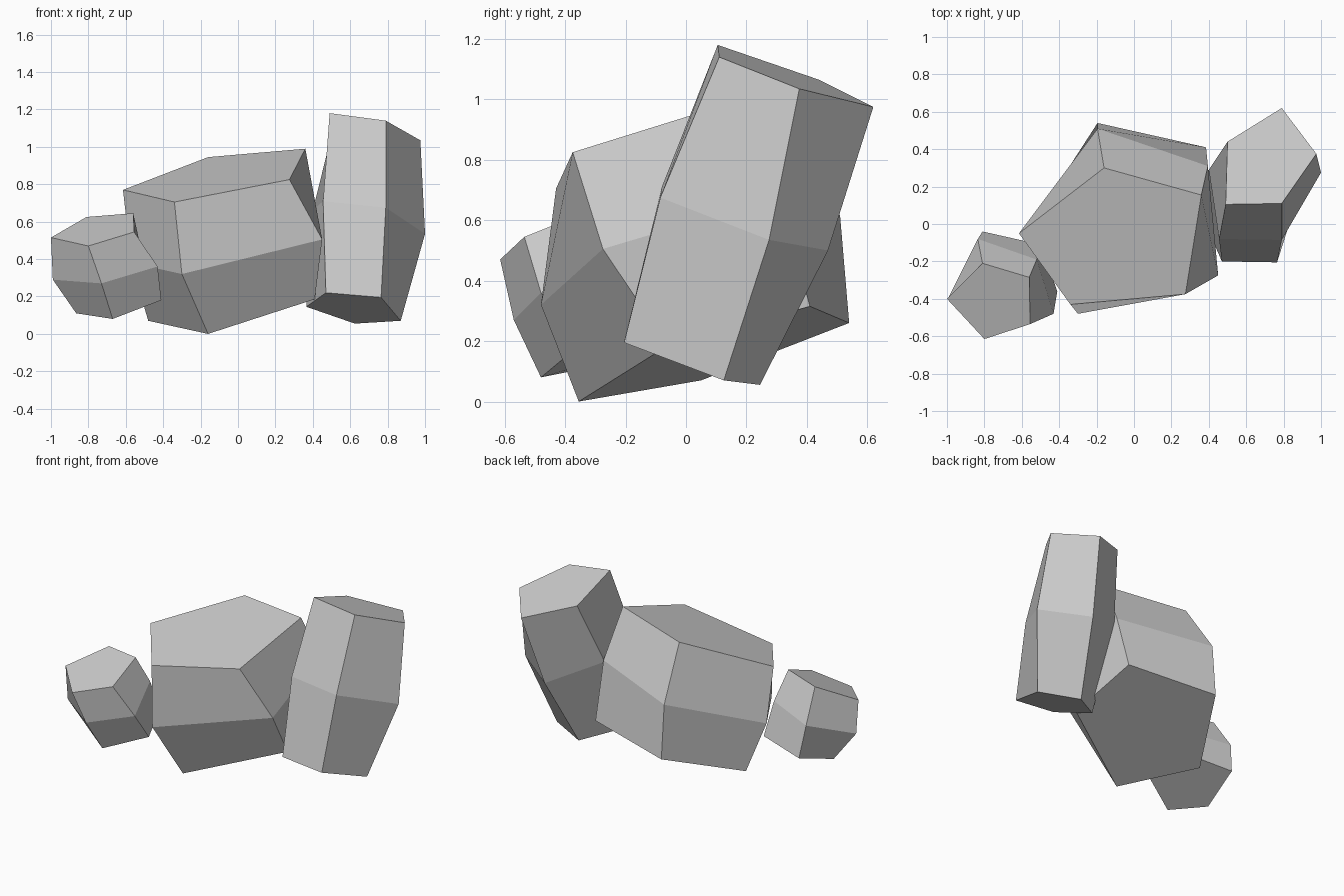
import bpy
import bmesh

# Remove the default cube only
default_cube = bpy.data.objects.get("Cube")
if default_cube:
    bpy.data.objects.remove(default_cube, do_unlink=True)


def make_material(name, color):
    """One flat colour, for both viewport and render."""
    material = bpy.data.materials.new(name)
    material.use_nodes = True
    material.diffuse_color = color
    shader = material.node_tree.nodes["Principled BSDF"]
    shader.inputs["Base Color"].default_value = color
    shader.inputs["Roughness"].default_value = 0.9
    return material


def make_rock(name, material, *sections):
    """Loft a faceted rock through cross-sections, capping both ends."""
    bm = bmesh.new()
    rings = [[bm.verts.new(point) for point in section] for section in sections]
    for upper, lower in zip(rings, rings[1:]):
        count = len(upper)
        for i in range(count):
            j = (i + 1) % count
            bm.faces.new((upper[i], upper[j], lower[j], lower[i]))
    bm.faces.new(rings[0])
    bm.faces.new(rings[-1])
    bmesh.ops.recalc_face_normals(bm, faces=bm.faces[:])

    mesh = bpy.data.meshes.new(name)
    bm.to_mesh(mesh)
    bm.free()
    mesh.materials.append(material)
    rock = bpy.data.objects.new(name, mesh)
    bpy.context.collection.objects.link(rock)
    return rock


stone = make_material("stone grey", (0.6, 0.6, 0.6, 1))

# Wide middle rock: top, waist and base pentagons
make_rock(
    "middle_rock", stone,
    [(-.615, -.05, .77), (-.16, .3, .945), (.36, .155, .99), (.275, -.375, .825), (-.34, -.43, .705)],
    [(-.57, -.04, .38), (-.195, .51, .615), (.395, .31, .68), (.45, -.275, .505), (-.3, -.48, .32)],
    [(-.48, .05, .07), (-.195, .54, .26), (.385, .41, .315), (.41, -.06, .185), (-.16, -.355, 0)],
)

# Tall leaning rock
make_rock(
    "tall_rock", stone,
    [(.49, .105, 1.18), (.79, .11, 1.14), (.975, .375, 1.035), (.79, .62, .975), (.5, .44, 1.065)],
    [(.455, -.08, .71), (.79, -.085, .675), (1, .275, .535), (.72, .47, .5), (.4, .29, .66)],
    [(.47, -.2, .22), (.765, -.205, .195), (.87, .125, .07), (.625, .245, .055), (.365, .04, .145)],
)

# Small low rock
make_rock(
    "small_rock", stone,
    [(-1, -.4, .515), (-.8, -.615, .47), (-.555, -.535, .545), (-.56, -.285, .645), (-.81, -.21, .625)],
    [(-.99, -.39, .29), (-.73, -.57, .27), (-.43, -.48, .36), (-.52, -.19, .46), (-.835, -.08, .42)],
    [(-.865, -.33, .11), (-.67, -.48, .08), (-.41, -.36, .18), (-.5, -.11, .25), (-.81, -.04, .21)],
)
